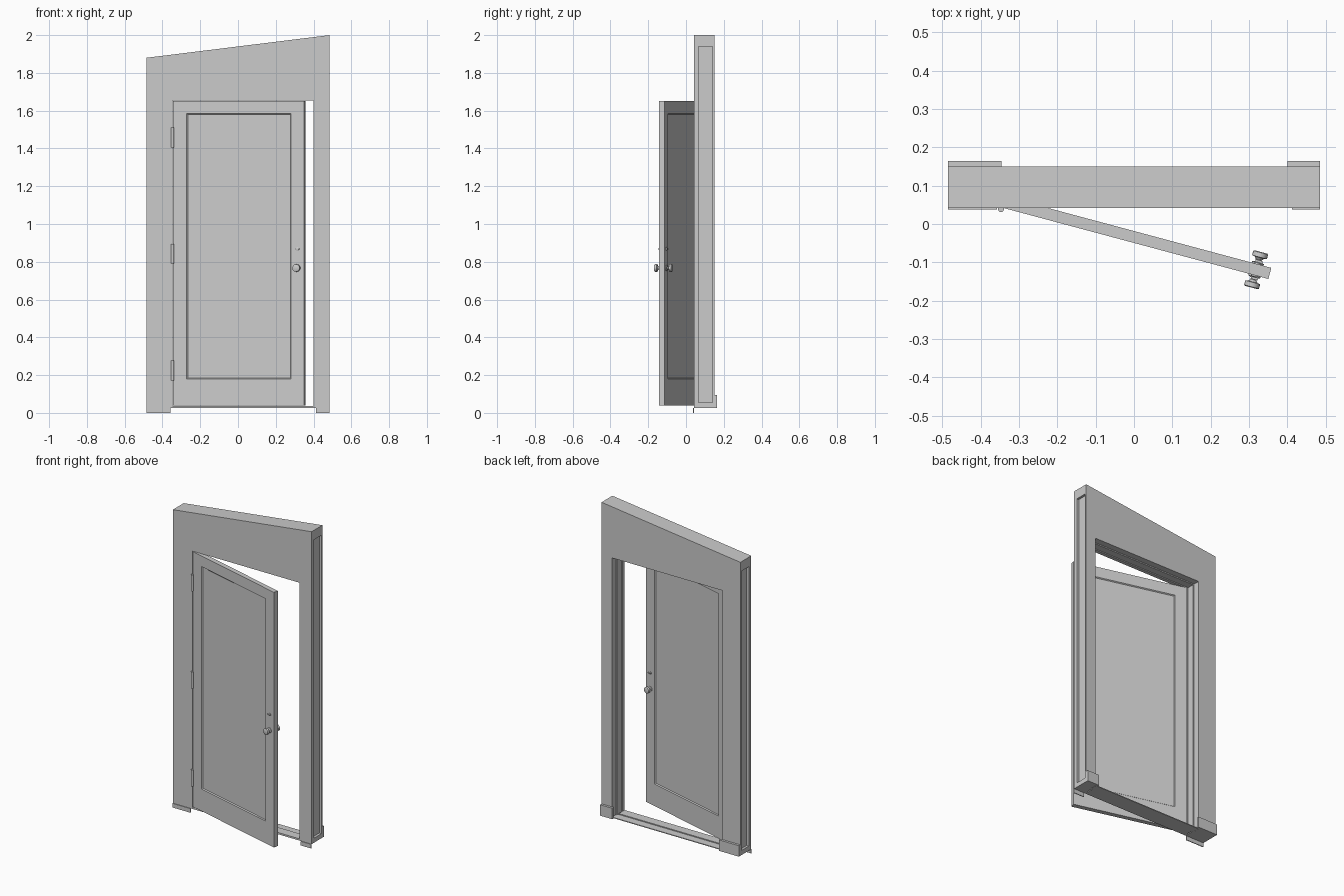
import bpy, bmesh, math
from mathutils import Matrix, Vector

if "Cube" in bpy.data.objects:
    bpy.data.objects.remove(bpy.data.objects["Cube"], do_unlink=True)

grey = bpy.data.materials.new("plain_grey")
grey.use_nodes = True
COLOUR = (0.6, 0.6, 0.6, 1)
grey.diffuse_color = COLOUR
grey.node_tree.nodes["Principled BSDF"].inputs["Base Color"].default_value = COLOUR


def make(name, bm):
    bmesh.ops.recalc_face_normals(bm, faces=bm.faces)
    mesh = bpy.data.meshes.new(name)
    bm.to_mesh(mesh)
    bm.free()
    mesh.materials.append(grey)
    ob = bpy.data.objects.new(name, mesh)
    bpy.context.collection.objects.link(ob)
    return ob


def box(name, x, y, z):
    bm = bmesh.new()
    bmesh.ops.create_cube(bm, size=1)
    for v in bm.verts:
        v.co = [lo + (c + 0.5) * (hi - lo) for c, (lo, hi) in zip(v.co, (x, y, z))]
    return make(name, bm)


def prism(name, outline, y0, y1):
    """Extrude an x-z outline along y."""
    bm = bmesh.new()
    face = bm.faces.new([bm.verts.new((x, y0, z)) for x, z in outline])
    ext = bmesh.ops.extrude_face_region(bm, geom=[face])
    bmesh.ops.translate(bm, vec=(0, y1 - y0, 0),
                        verts=[g for g in ext["geom"] if isinstance(g, bmesh.types.BMVert)])
    return make(name, bm)


def lathe(name, profile, matrix, sides=20):
    """Spin (radius, height) points about local z, then place with matrix."""
    bm = bmesh.new()
    rings = []
    for r, h in profile:
        rings.append([bm.verts.new((r * math.cos(a), r * math.sin(a), h))
                      for a in (2 * math.pi * i / sides for i in range(sides))])
    for a, b in zip(rings, rings[1:]):
        for i in range(sides):
            j = (i + 1) % sides
            bm.faces.new((a[i], a[j], b[j], b[i]))
    bm.faces.new(rings[0])
    bm.faces.new(rings[-1])
    bm.transform(matrix)
    ob = make(name, bm)
    bpy.ops.object.select_all(action="DESELECT")
    bpy.context.view_layer.objects.active = ob
    ob.select_set(True)
    bpy.ops.object.shade_smooth_by_angle(angle=math.radians(35))
    return ob


def carve(ob, cutters):
    """Subtract the cutters, then remove them."""
    for c in cutters:
        mod = ob.modifiers.new("cut", "BOOLEAN")
        mod.operation, mod.solver, mod.object = "DIFFERENCE", "EXACT", c
    deps = bpy.context.evaluated_depsgraph_get()
    mesh = bpy.data.meshes.new_from_object(ob.evaluated_get(deps))
    ob.modifiers.clear()
    ob.data = mesh
    for c in cutters:
        bpy.data.objects.remove(c, do_unlink=True)


# Wall section with sloping top
HALF, FRONT, BACK, FLOOR = 0.485, 0.042, 0.15, 0.026
LEFT, RIGHT, HEAD = -0.346, 0.40, 1.655
wall = prism("wall_frame", [(-HALF, FLOOR), (HALF, FLOOR), (HALF, 2.0), (-HALF, 1.88)], FRONT, BACK)
cutters = []
# Doorway widens towards the back in small rebates
for start, grow in ((0.0, 0.0), (0.065, 0.006), (0.11, 0.013)):
    cutters.append(box("cutter", (LEFT - grow, RIGHT + grow), (start, 0.3), (-0.1, HEAD + grow)))
# Recessed panels in both ends
for x, top in ((HALF, 1.94), (-HALF, 1.82)):
    cutters.append(box("cutter", (x - 0.015, x + 0.015), (0.066, 0.14), (0.055, top)))
carve(wall, cutters)

# Stepped sill, skirting blocks and front bottom strips
box("sill_front", (LEFT, RIGHT), (FRONT, 0.1), (FLOOR, 0.037))
box("sill_back", (LEFT - 0.012, RIGHT + 0.012), (0.1, BACK), (FLOOR, 0.031))
for side, x, strip in (("right", (-HALF, LEFT), (-HALF, -0.358)),
                       ("left", (RIGHT, HALF), (0.412, HALF))):
    box(side + "_skirting_block", x, (BACK, 0.165), (FLOOR, 0.095))
    box(side + "_bottom_strip", strip, (0.038, 0.043), (0, FLOOR))

# Door leaf, swung open about the hinge side
SWING = Matrix.Translation((-0.345, 0.043, 0)) @ Matrix.Rotation(math.radians(-15), 4, "Z")
WIDTH, THICK = 0.72, 0.03
door = box("door_leaf", (0, WIDTH), (0, THICK), (0.04, 1.652))
bm = bmesh.new()
bm.from_mesh(door.data)
for side in (-1, 1):
    bm.normal_update()
    face = next(f for f in bm.faces if f.normal.y * side > 0.9)
    # Panel outline, moulding slope and sunken field
    bmesh.ops.inset_region(bm, faces=[face], thickness=0.07)
    for v in face.verts:
        v.co.x = 0.076 if v.co.x < WIDTH / 2 else 0.647
        v.co.z = 0.18 if v.co.z < 0.8 else 1.585
    bmesh.ops.inset_region(bm, faces=[face], thickness=0.007, depth=-0.006)
bm.to_mesh(door.data)
bm.free()
door.data.transform(SWING)

# Knobs and locks on both faces
KNOB = [(0.016, 0), (0.016, 0.004), (0.008, 0.007), (0.008, 0.012),
        (0.013, 0.018), (0.02, 0.019), (0.02, 0.031), (0.017, 0.033)]
LOCK = [(0.009, 0), (0.009, 0.003), (0.006, 0.005)]
for label, y, turn in (("front", 0, 90), ("back", THICK, -90)):
    for part, profile, z in (("knob", KNOB, 0.767), ("lock", LOCK, 0.868)):
        place = SWING @ Matrix.Translation((0.683, y, z)) @ Matrix.Rotation(math.radians(turn), 4, "X")
        lathe(f"{label}_{part}", profile, place)
    edge = (-0.011, 0) if label == "front" else (THICK, THICK + 0.011)
    lever = box(label + "_thumb_turn", (0.675, 0.694), edge, (0.866, 0.871))
    lever.data.transform(SWING)

# Hinge barrels
for name, z in (("lower", 0.172), ("middle", 0.79), ("upper", 1.405)):
    lathe(name + "_hinge", [(0.008, 0), (0.008, 0.105)], Matrix.Translation((-0.347, 0.039, z)), 12)
